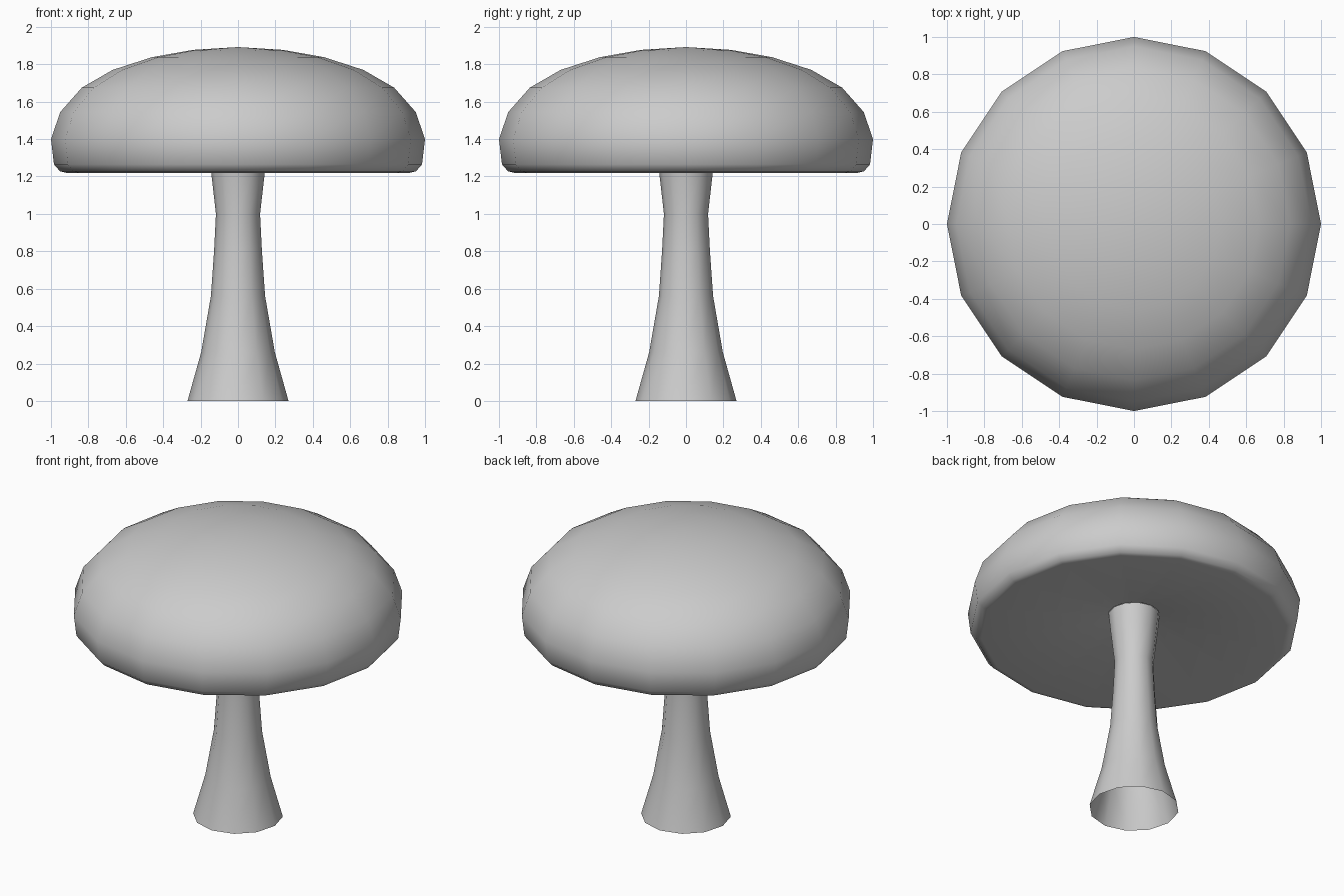
import bpy, bmesh, math

if "Cube" in bpy.data.objects:
    bpy.data.objects.remove(bpy.data.objects["Cube"])


def lathe(name, profile, sides):
    """Revolve (radius, height) points about z; radius 0 becomes a pole."""
    bm = bmesh.new()
    rings = []
    for r, z in profile:
        if r == 0:
            rings.append([bm.verts.new((0, 0, z))] * sides)
        else:
            rings.append([bm.verts.new((r * math.cos(math.tau * i / sides),
                                        r * math.sin(math.tau * i / sides), z))
                          for i in range(sides)])
    for a, b in zip(rings, rings[1:]):
        for i in range(sides):
            j = (i + 1) % sides
            quad = list(dict.fromkeys((a[i], a[j], b[j], b[i])))
            bm.faces.new(quad)
    for f in bm.faces:
        f.smooth = True
    mesh = bpy.data.meshes.new(name)
    bm.to_mesh(mesh)
    bm.free()
    obj = bpy.data.objects.new(name, mesh)
    bpy.context.collection.objects.link(obj)
    return obj


# Cap: recessed underside, rounded rim, domed top
lathe("mushroom_cap", [(0.155, 1.34), (0.92, 1.22), (0.952, 1.228), (0.984, 1.265),
                       (1.0, 1.40), (0.95, 1.545), (0.835, 1.675), (0.67, 1.77),
                       (0.46, 1.838), (0.24, 1.877), (0, 1.892)], 16)

# Stem: flared foot with an open bottom, slightly flared neck
lathe("mushroom_stem", [(0.27, 0), (0.197, 0.26), (0.145, 0.56), (0.128, 0.80),
                        (0.118, 1.0), (0.142, 1.21), (0.155, 1.34)], 12)
